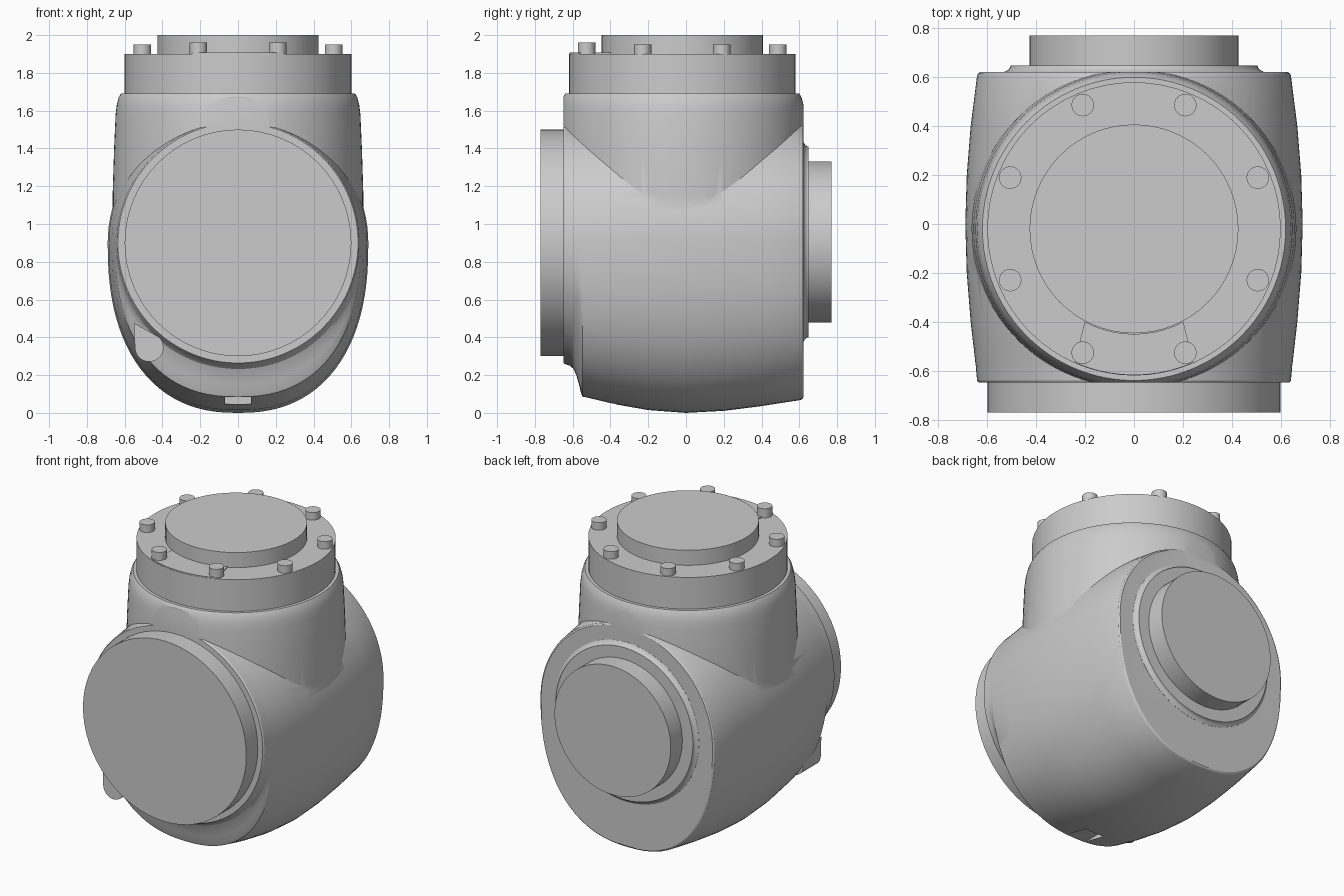
import bpy, bmesh
from math import sin, cos, pi, radians, copysign
from mathutils import Matrix

if "Cube" in bpy.data.objects:
    bpy.data.objects.remove(bpy.data.objects["Cube"])

CY = -0.02   # y of the vertical axis
CZ = 0.9     # z of the horizontal axis


def make(name, bm, smooth=True):
    bmesh.ops.recalc_face_normals(bm, faces=bm.faces[:])
    me = bpy.data.meshes.new(name)
    bm.to_mesh(me)
    bm.free()
    ob = bpy.data.objects.new(name, me)
    bpy.context.collection.objects.link(ob)
    if smooth:
        shade(ob)
    return ob


def shade(ob):
    bpy.ops.object.select_all(action='DESELECT')
    ob.select_set(True)
    bpy.context.view_layer.objects.active = ob
    bpy.ops.object.shade_smooth_by_angle(angle=radians(25))


def loft(name, rings, smooth=True):
    bm = bmesh.new()
    vs = [[bm.verts.new(p) for p in r] for r in rings]
    n = len(rings[0])
    for a, b in zip(vs, vs[1:]):
        for i in range(n):
            bm.faces.new((a[i], a[(i + 1) % n], b[(i + 1) % n], b[i]))
    bm.faces.new(vs[0][::-1])
    bm.faces.new(vs[-1])
    return make(name, bm, smooth)


def lathe(name, profile, axis='z', centre=(0, CY), n=64, smooth=True):
    """Profile is (radius, position along axis)."""
    rings = []
    for r, h in profile:
        ring = []
        for i in range(n):
            a = 2 * pi * i / n
            u, v = centre[0] + r * cos(a), centre[1] + r * sin(a)
            ring.append((u, v, h) if axis == 'z' else (u, h, v))
        rings.append(ring)
    return loft(name, rings, smooth)


def box(name, lo, hi):
    bm = bmesh.new()
    size = [b - a for a, b in zip(lo, hi)]
    mid = [(a + b) / 2 for a, b in zip(lo, hi)]
    bmesh.ops.create_cube(bm, size=1, matrix=Matrix.Translation(mid) @ Matrix.Diagonal((*size, 1)))
    return make(name, bm, False)


def boolean(ob, other, op):
    m = ob.modifiers.new(op, 'BOOLEAN')
    m.object, m.operation, m.solver = other, op, 'EXACT'
    bpy.ops.object.select_all(action='DESELECT')
    ob.select_set(True)
    bpy.context.view_layer.objects.active = ob
    bpy.ops.object.modifier_apply(modifier=m.name)
    bpy.data.objects.remove(other)


def section(y, r, depth, t, n=96):
    """Round above the axis, blending to a deep squarish belly below."""
    ring = []
    for i in range(n):
        a = 2 * pi * i / n
        c, s = cos(a), sin(a)
        x, z = r * c, r * s
        if s < 0:
            e = 2 / 2.35
            x += t * (copysign(abs(c) ** e, c) * r - x)
            z += t * (-abs(s) ** e * depth - z)
        ring.append((x, y, CZ + z))
    return ring


# horizontal barrel: y, radius, belly depth, belly amount
sections = [(-.65, .635, .8, 0), (-.64, .642, .8, 0), (-.615, .644, .8, .04), (-.595, .646, .8, .14),
            (-.58, .647, .8, .36), (-.567, .649, .8, .65), (-.556, .65, .805, .93), (-.548, .651, .815, 1),
            (-.4, .668, .85, 1), (-.2, .684, .885, 1), (0, .69, .9, 1), (.2, .684, .889, 1),
            (.4, .668, .864, 1), (.605, .642, .832, 1), (.615, .638, .827, 1), (.622, .628, .817, 1)]
body = loft("joint_housing", [section(*s) for s in sections], False)

# vertical neck merged into the barrel and trimmed flat front and back
neck = lathe("neck", [(.664, 1.0), (.664, 1.15), (.656, 1.4), (.648, 1.58), (.642, 1.63),
                      (.632, 1.67), (.62, 1.69)], n=96, smooth=False)
boolean(body, neck, 'UNION')
boolean(body, box("trim", (-1, -.649, -.5), (1, .621, 2.5)), 'INTERSECT')
# small pocket under the front edge
boolean(body, box("pocket", (-.07, -.8, -.1), (.07, -.37, .085)), 'DIFFERENCE')
shade(body)

# front cover and rear boss
lathe("front_cover", [(.6, -.60), (.6, -.77)], 'y', (0, CZ))
lathe("rear_step", [(.53, .60), (.53, .622), (.515, .63), (.507, .64), (.505, .648)], 'y', (0, .905))
lathe("rear_boss", [(.427, .60), (.427, .77)], 'y', (0, .905))

# top flange, boss and bolts
lathe("top_flange", [(.6, 1.6), (.6, 1.9)])
lathe("top_boss", [(.427, 1.85), (.427, 2.0)])
for i in range(8):
    a = radians(22.5 + 45 * i)
    x, y = .548 * cos(a), CY + .548 * sin(a)
    top = 1.96 if y < -.4 else 1.95
    lathe(f"bolt_{i + 1}", [(.046, 1.88), (.046, top)], centre=(x, y), n=24)

# thin raised pad between the two front bolts
outline = [(.43 * cos(a), CY + .43 * sin(a)) for a in [radians(242 + 56 * k / 10) for k in range(11)]]
outline += [(.598 * cos(a), CY + .598 * sin(a)) for a in [radians(294 - 48 * k / 10) for k in range(11)]]
loft("top_pad", [[(x, y, z) for x, y in outline] for z in (1.89, 1.907)])

# teardrop lug at the lower left of the front cover
lug = [(-.55, .475)] + [(-.47 + .076 * cos(a), .347 + .076 * sin(a))
                        for a in [radians(180 + 225 * k / 16) for k in range(17)]]
loft("stop_lug", [[(x, y, z) for x, z in lug] for y in (-.635, -.45)])
